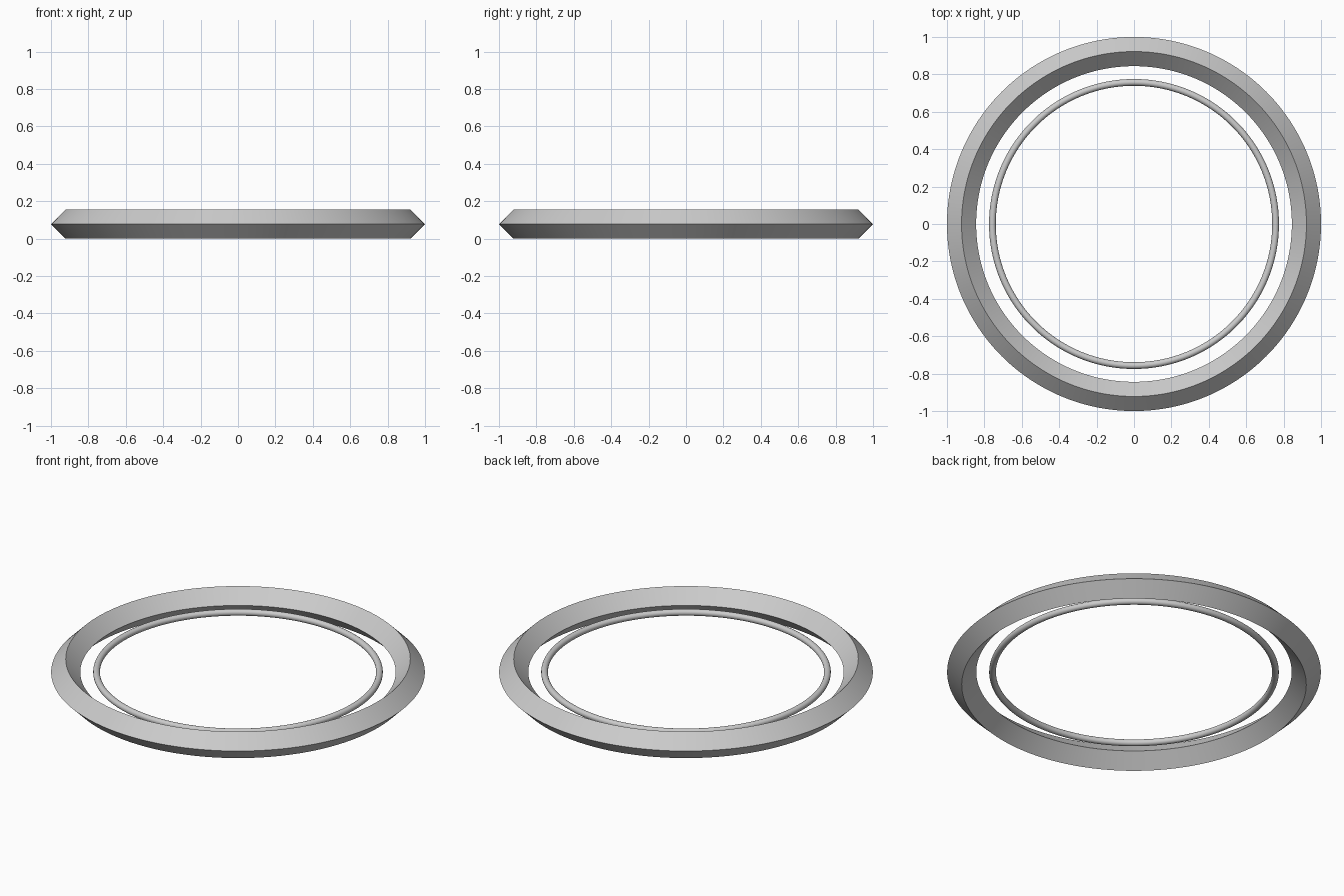
import bpy, math

if "Cube" in bpy.data.objects:
    bpy.data.objects.remove(bpy.data.objects["Cube"])

def ring(name, major, minor, sides, z, angle):
    """Torus with a chosen number of sides in its cross-section."""
    bpy.ops.mesh.primitive_torus_add(major_radius=major, minor_radius=minor,
                                     major_segments=192, minor_segments=sides,
                                     location=(0, 0, z))
    ob = bpy.context.object
    ob.name = name
    bpy.ops.object.shade_smooth_by_angle(angle=math.radians(angle))
    return ob

HALF = 0.078

# Outer ring with a diamond cross-section and crisp edges
ring("outer_diamond_ring", 1 - HALF, HALF, 4, HALF, 30)

# Thin round ring floating inside at mid height
ring("inner_round_ring", 0.757, 0.018, 24, HALF, 40)
